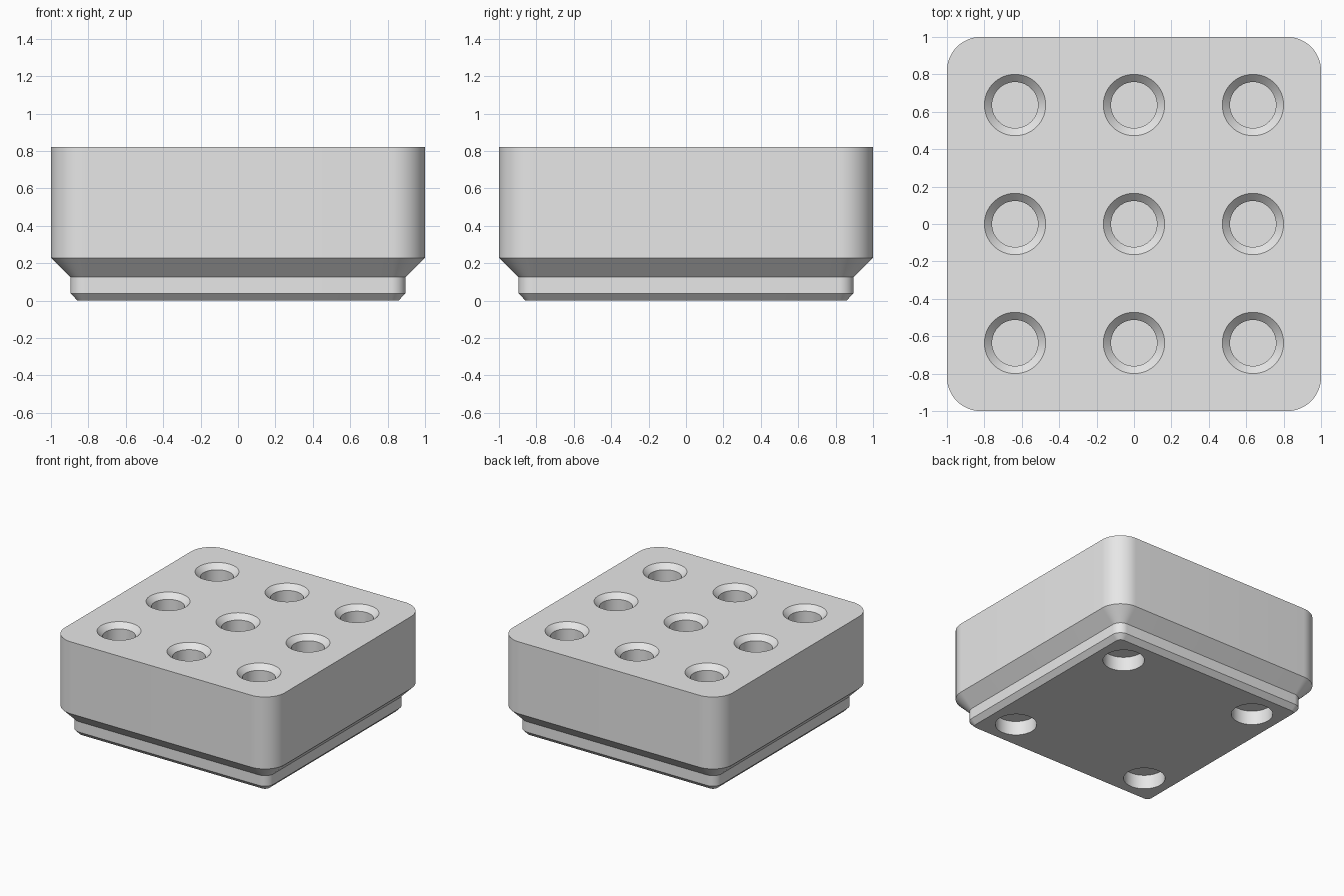
import bpy, bmesh
from math import cos, sin, pi

if "Cube" in bpy.data.objects:
    bpy.data.objects.remove(bpy.data.objects["Cube"], do_unlink=True)

grey = bpy.data.materials.new("light_grey")
grey.use_nodes = True
grey.diffuse_color = (0.8, 0.8, 0.8, 1)
grey.node_tree.nodes["Principled BSDF"].inputs["Base Color"].default_value = (0.8, 0.8, 0.8, 1)


def rounded_square(half, radius, z, steps=16):
    """Ring of points: a square with four arc corners."""
    ring = []
    for quarter, (sx, sy) in enumerate([(1, 1), (-1, 1), (-1, -1), (1, -1)]):
        for i in range(steps + 1):
            a = (quarter + i / steps) * pi / 2
            ring.append((sx * (half - radius) + radius * cos(a),
                         sy * (half - radius) + radius * sin(a), z))
    return ring


def circle(cx, cy, radius, z, steps=64):
    angles = [2 * pi * i / steps for i in range(steps)]
    return [(cx + radius * cos(a), cy + radius * sin(a), z) for a in angles]


def loft(bm, rings):
    """Closed solid through rings listed from bottom to top."""
    loops = [[bm.verts.new(p) for p in ring] for ring in rings]
    n = len(loops[0])
    for low, high in zip(loops, loops[1:]):
        for i in range(n):
            j = (i + 1) % n
            bm.faces.new((low[i], low[j], high[j], high[i]))
    bm.faces.new(loops[0][::-1])
    bm.faces.new(loops[-1])


def make_object(name, bm):
    mesh = bpy.data.meshes.new(name)
    bm.to_mesh(mesh)
    bm.free()
    mesh.materials.append(grey)
    obj = bpy.data.objects.new(name, mesh)
    bpy.context.collection.objects.link(obj)
    return obj


# Block with stepped, chamfered foot: (half width, corner radius, height)
TOP = 0.82
profile = [(0.858, 0.039, 0), (0.896, 0.077, 0.039), (0.896, 0.077, 0.125),
           (1, 0.181, 0.229), (1, 0.181, TOP)]
bm = bmesh.new()
loft(bm, [rounded_square(*section) for section in profile])
block = make_object("holder_block", bm)

# Cutters: nine countersunk sockets above, four magnet recesses below
bm = bmesh.new()
FLOOR, R_HOLE, R_RIM, OVER = 0.337, 0.123, 0.164, 0.02
for x in (-0.636, 0, 0.636):
    for y in (-0.636, 0, 0.636):
        loft(bm, [circle(x, y, R_HOLE, FLOOR),
                  circle(x, y, R_HOLE, TOP - (R_RIM - R_HOLE)),
                  circle(x, y, R_RIM + OVER, TOP + OVER)])
for x in (-0.627, 0.627):
    for y in (-0.627, 0.627):
        loft(bm, [circle(x, y, 0.155, -OVER), circle(x, y, 0.155, 0.116)])
cutter = make_object("hole_cutter", bm)
cutter.hide_render = True

# Cut the holes and keep edges crisp
bpy.context.view_layer.objects.active = block
for obj in bpy.context.selected_objects:
    obj.select_set(False)
block.select_set(True)
cut = block.modifiers.new("holes", "BOOLEAN")
cut.operation = "DIFFERENCE"
cut.solver = "EXACT"
cut.object = cutter
bpy.ops.object.modifier_apply(modifier=cut.name)
bpy.data.objects.remove(cutter, do_unlink=True)
bpy.ops.object.shade_smooth_by_angle(angle=pi / 6)
